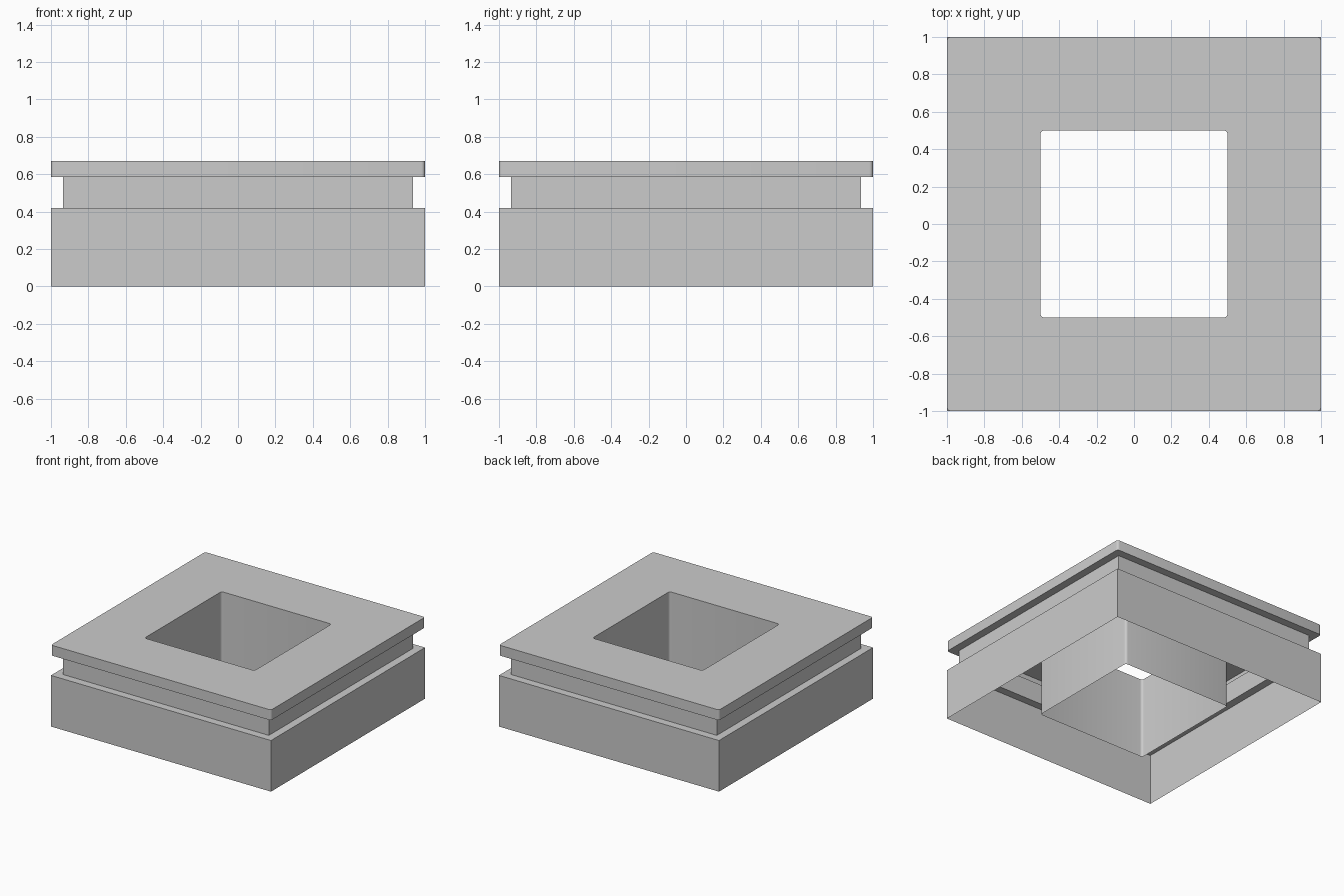
import bpy, bmesh, math

if "Cube" in bpy.data.objects:
    bpy.data.objects.remove(bpy.data.objects["Cube"])

STEPS = 4  # segments per rounded corner


def square_ring(half, radius):
    """Counter-clockwise square outline, corners rounded when radius > 0."""
    pts = []
    steps = STEPS if radius > 0 else 0
    for q, (sx, sy) in enumerate([(1, 1), (-1, 1), (-1, -1), (1, -1)]):
        for k in range(STEPS + 1):
            a = math.radians(90 * (q + k / STEPS))
            pts.append((sx * (half - radius) + radius * math.cos(a),
                        sy * (half - radius) + radius * math.sin(a)))
    return pts


def loft(name, profile):
    """Skin square rings; profile entries are (half width, z, corner radius)."""
    bm = bmesh.new()
    rings = [[bm.verts.new((x, y, z)) for x, y in square_ring(h, r)]
             for h, z, r in profile]
    for a, b in zip(rings, rings[1:]):
        n = len(a)
        for i in range(n):
            j = (i + 1) % n
            bm.faces.new((a[i], b[i], b[j], a[j]))
    bmesh.ops.remove_doubles(bm, verts=bm.verts, dist=1e-5)
    mesh = bpy.data.meshes.new(name)
    bm.to_mesh(mesh)
    bm.free()
    obj = bpy.data.objects.new(name, mesh)
    bpy.context.collection.objects.link(obj)
    bpy.context.view_layer.objects.active = obj
    obj.select_set(True)
    bpy.ops.object.shade_smooth_by_angle(angle=math.radians(30))
    obj.select_set(False)
    return obj


R = 0.02

# Central shaft, top slab and its rim, with softened corners
loft("top_slab_and_shaft", [
    (0.5, 0.0, R), (0.5, 0.67, R), (1.0, 0.67, R), (1.0, 0.585, R), (0.935, 0.585, 0),
])

# Recessed neck, ledge and outer skirt, sharp corners, open underneath
loft("neck_and_skirt", [
    (0.935, 0.585, 0), (0.935, 0.42, 0), (1.0, 0.42, 0), (1.0, 0.0, 0),
])
